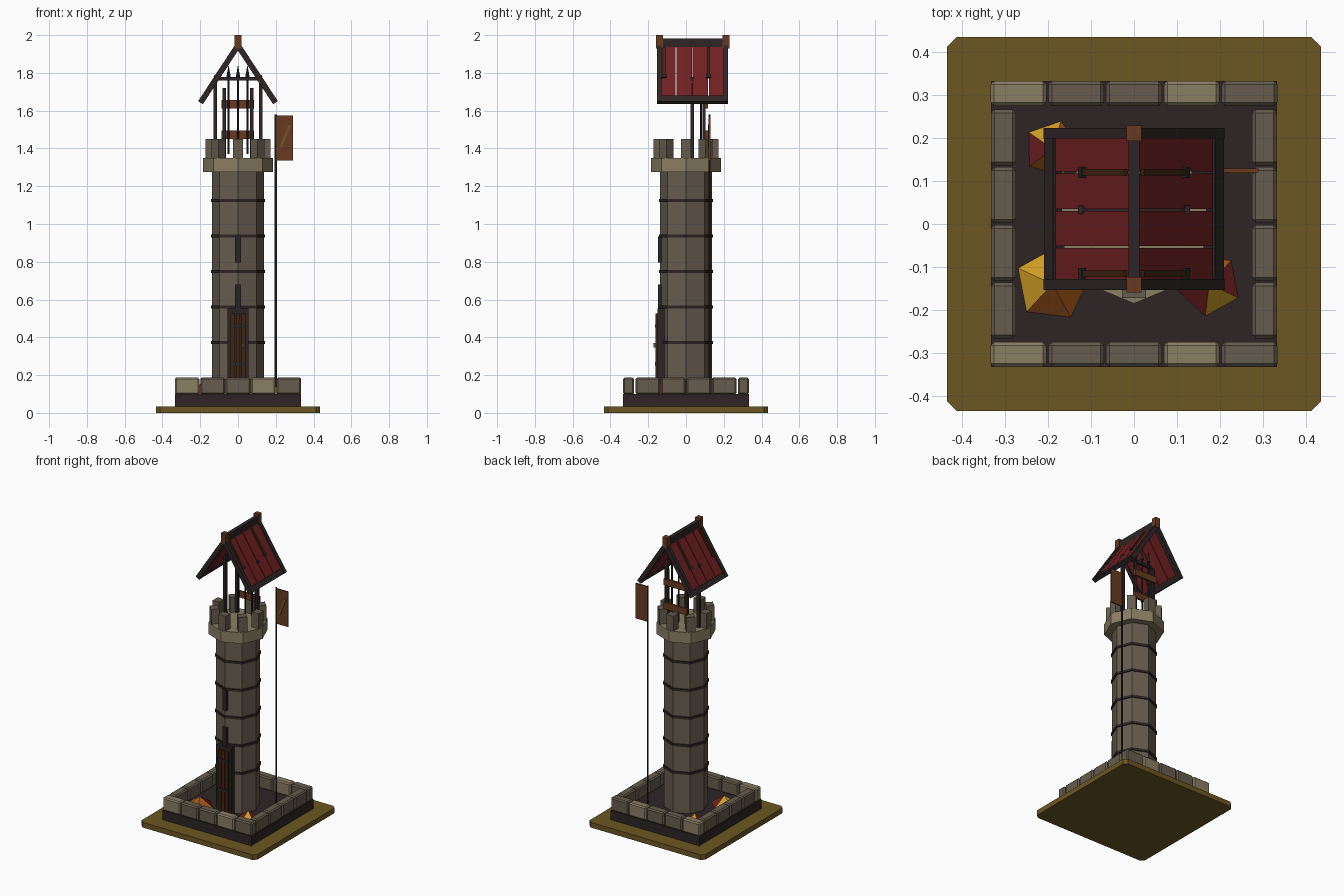
import bpy, bmesh, math
from mathutils import Matrix, Vector

if "Cube" in bpy.data.objects:
    bpy.data.objects.remove(bpy.data.objects["Cube"])


def material(name, r, g, b):
    m = bpy.data.materials.new(name)
    lin = [((c / 255 + 0.055) / 1.055) ** 2.4 for c in (r, g, b)]
    m.diffuse_color = (*lin, 1)
    m.use_nodes = True
    m.node_tree.nodes["Principled BSDF"].inputs["Base Color"].default_value = m.diffuse_color
    return m


EARTH = material("olive earth", 108, 87, 36)
DARK = material("dark timber", 46, 37, 37)
STONE = material("stone", 102, 92, 78)
PALE = material("pale stone", 138, 126, 100)
RED = material("roof red", 112, 31, 33)
BROWN = material("brown wood", 104, 58, 32)
DEEP = material("deep brown wood", 62, 36, 16)
GOLD = material("gold", 206, 156, 38)
ORANGE = material("orange", 158, 84, 24)
IRON = material("dark iron", 40, 37, 38)


def finish(name, bm, mats, bevel=0):
    bmesh.ops.recalc_face_normals(bm, faces=bm.faces)
    me = bpy.data.meshes.new(name)
    bm.to_mesh(me)
    bm.free()
    ob = bpy.data.objects.new(name, me)
    bpy.context.collection.objects.link(ob)
    for m in mats:
        me.materials.append(m)
    if bevel:
        b = ob.modifiers.new("bevel", 'BEVEL')
        b.width, b.segments = bevel, 1
    return ob


def box(name, size, loc, mat, ry=0, rz=0, bevel=0):
    bm = bmesh.new()
    bmesh.ops.create_cube(bm, size=1)
    bm.transform(Matrix.Translation(loc) @ Matrix.Rotation(rz, 4, 'Z')
                 @ Matrix.Rotation(ry, 4, 'Y') @ Matrix.Diagonal((*size, 1)))
    return finish(name, bm, [mat], bevel)


def span(name, x0, x1, y0, y1, z0, z1, mat, bevel=0):
    return box(name, (x1 - x0, y1 - y0, z1 - z0),
               ((x0 + x1) / 2, (y0 + y1) / 2, (z0 + z1) / 2), mat, bevel=bevel)


def prism(name, sides, r0, r1, z0, z1, mat, x=0, y=0):
    bm = bmesh.new()
    bmesh.ops.create_cone(bm, cap_ends=True, segments=sides, radius1=r0, radius2=r1, depth=z1 - z0)
    # turn so that a corner points along +x
    a = max((v.co.copy() for v in bm.verts), key=lambda c: c.x)
    bm.transform(Matrix.Translation((x, y, (z0 + z1) / 2)) @ Matrix.Rotation(-math.atan2(a.y, a.x), 4, 'Z'))
    return finish(name, bm, [mat])


# Ground plate with clipped corners
h, c = 0.435, 0.022
bm = bmesh.new()
pts = [(-h + c, -h), (h - c, -h), (h, -h + c), (h, h - c), (h - c, h), (-h + c, h), (-h, h - c), (-h, -h + c)]
face = bm.faces.new([bm.verts.new((px, py, 0)) for px, py in pts])
top = bmesh.ops.extrude_face_region(bm, geom=[face])["geom"]
bmesh.ops.translate(bm, verts=[g for g in top if isinstance(g, bmesh.types.BMVert)], vec=(0, 0, 0.035))
finish("ground_plate", bm, [EARTH])
span("plinth", -0.333, 0.333, -0.333, 0.333, 0.035, 0.10, DARK)

# Curb stones: five along front and back, four along each side
for s in (-1, 1):
    for i in range(5):
        box("curb_stone", (0.13, 0.058, 0.09), ((i - 2) * 0.1345, s * 0.304, 0.142),
            PALE if i in (0, 3) else STONE, bevel=0.008)
    for i in range(4):
        box("side_curb_stone", (0.058, 0.13, 0.09), (s * 0.304, (i - 1.5) * 0.1345, 0.142),
            STONE, bevel=0.008)

# Tower shaft, bands and crown
prism("tower_shaft", 8, 0.137, 0.137, 0.09, 1.28, STONE)
for i in range(5):
    z = 0.373 + i * 0.188
    prism("tower_band", 8, 0.144, 0.144, z - 0.008, z + 0.008, DARK)
prism("tower_crown", 8, 0.185, 0.185, 1.275, 1.35, PALE)
for i in range(8):
    a = i * math.pi / 4
    box("merlon", (0.05, 0.055, 0.105), (0.147 * math.cos(a), 0.147 * math.sin(a), 1.3985), STONE, rz=a)

# Door and slit windows on the front corner
span("door_frame", -0.055, 0.055, -0.152, -0.10, 0.10, 0.553, DARK)
for i in (-1, 0, 1):
    span("door_plank", i * 0.027 - 0.0115, i * 0.027 + 0.0115, -0.161, -0.15, 0.10, 0.527, DEEP)
for z in (0.26, 0.46):
    span("door_strap", -0.042, 0.042, -0.165, -0.155, z - 0.009, z + 0.009, IRON)
span("door_handle", 0.022, 0.032, -0.173, -0.158, 0.345, 0.37, STONE)
for z0, z1 in ((0.55, 0.68), (0.795, 0.935)):
    span("slit_window", -0.015, 0.015, -0.147, -0.11, z0, z1, IRON)

# Roof: mirrored slopes of boards, rafters, eaves and straps
slope = math.atan2(0.305, 0.2)
YC = 0.033


def on_slope(name, s, d0, d1, y, width, thick, lift, mat):
    d = (d0 + d1) / 2
    x = d * math.cos(slope) + lift * math.sin(slope)
    z = 1.945 - d * math.sin(slope) + lift * math.cos(slope)
    box(name, (d1 - d0, width, thick), (s * x, y, z), mat, ry=s * slope)


for s in (-1, 1):
    for i in range(4):
        on_slope("roof_board", s, 0.0, 0.345, YC + (i - 1.5) * 0.0865, 0.082, 0.012, 0, RED)
    for y in (-0.141, 0.211):
        on_slope("gable_rafter", s, -0.005, 0.362, y, 0.025, 0.03, 0, DARK)
    on_slope("eave_beam", s, 0.325, 0.362, YC + 0.002, 0.372, 0.026, 0, DARK)
    for y in (-0.116, 0.12):
        on_slope("roof_strap", s, 0.02, 0.205, y, 0.015, 0.012, 0.009, DEEP)
        on_slope("strap_end", s, 0.195, 0.21, y, 0.026, 0.016, 0.01, DARK)
    # Roof posts
    span("roof_post", s * 0.12 - 0.01, s * 0.12 + 0.01, 0.023, 0.043, 1.34, 1.775, DARK)
span("ridge_beam", -0.013, 0.013, -0.155, 0.217, 1.935, 1.983, DARK)
span("tie_beam", -0.118, 0.118, 0.024, 0.042, 1.76, 1.778, DARK)
for y in (-0.141, 0.211):
    span("ridge_finial", -0.018, 0.018, y - 0.018, y + 0.018, 1.93, 2.0, BROWN)

# Spear rack under the roof
for s in (-1, 1):
    span("rack_post", s * 0.073 - 0.009, s * 0.073 + 0.009, 0.087, 0.104, 1.34, 1.72, DARK)
for z in (1.473, 1.634):
    span("rack_plank", -0.088, 0.086, 0.102, 0.116, z - 0.022, z + 0.022, BROWN)
for x in (-0.05, 0, 0.05):
    prism("spear_shaft", 6, 0.006, 0.006, 1.37, 1.77, IRON, x, 0.079)
    prism("spear_tip", 4, 0.014, 0.0005, 1.765, 1.84, IRON, x, 0.079)

# Hanging sign on a tall pole
prism("sign_pole", 6, 0.006, 0.006, 0.10, 1.58, IRON, 0.2, 0.124)
span("sign_board", 0.2, 0.29, 0.12, 0.129, 1.337, 1.575, BROWN)
box("sign_slash", (0.014, 0.005, 0.125), (0.25, 0.1185, 1.465), EARTH, ry=math.radians(22))


# Faceted leaf piles, one colour per side
def pile(x, y, r, start, colours):
    bm = bmesh.new()
    ring = []
    for i in range(5):
        a = math.radians(start + 72 * i)
        ring.append(bm.verts.new((x + r * math.cos(a), y + r * math.sin(a), 0.101)))
    tip = bm.verts.new((x, y, 0.16))
    bm.faces.new(ring[::-1])
    for i, k in enumerate(colours):
        bm.faces.new((ring[i], ring[(i + 1) % 5], tip)).material_index = k
    finish("leaf_pile", bm, [GOLD, ORANGE, RED])


pile(-0.19, -0.14, 0.088, 83, (0, 0, 1, 1, 2))
pile(-0.19, 0.175, 0.067, 73, (0, 2, 1, 0, 1))
pile(0.175, -0.14, 0.075, 191, (2, 0, 2, 1, 0))
